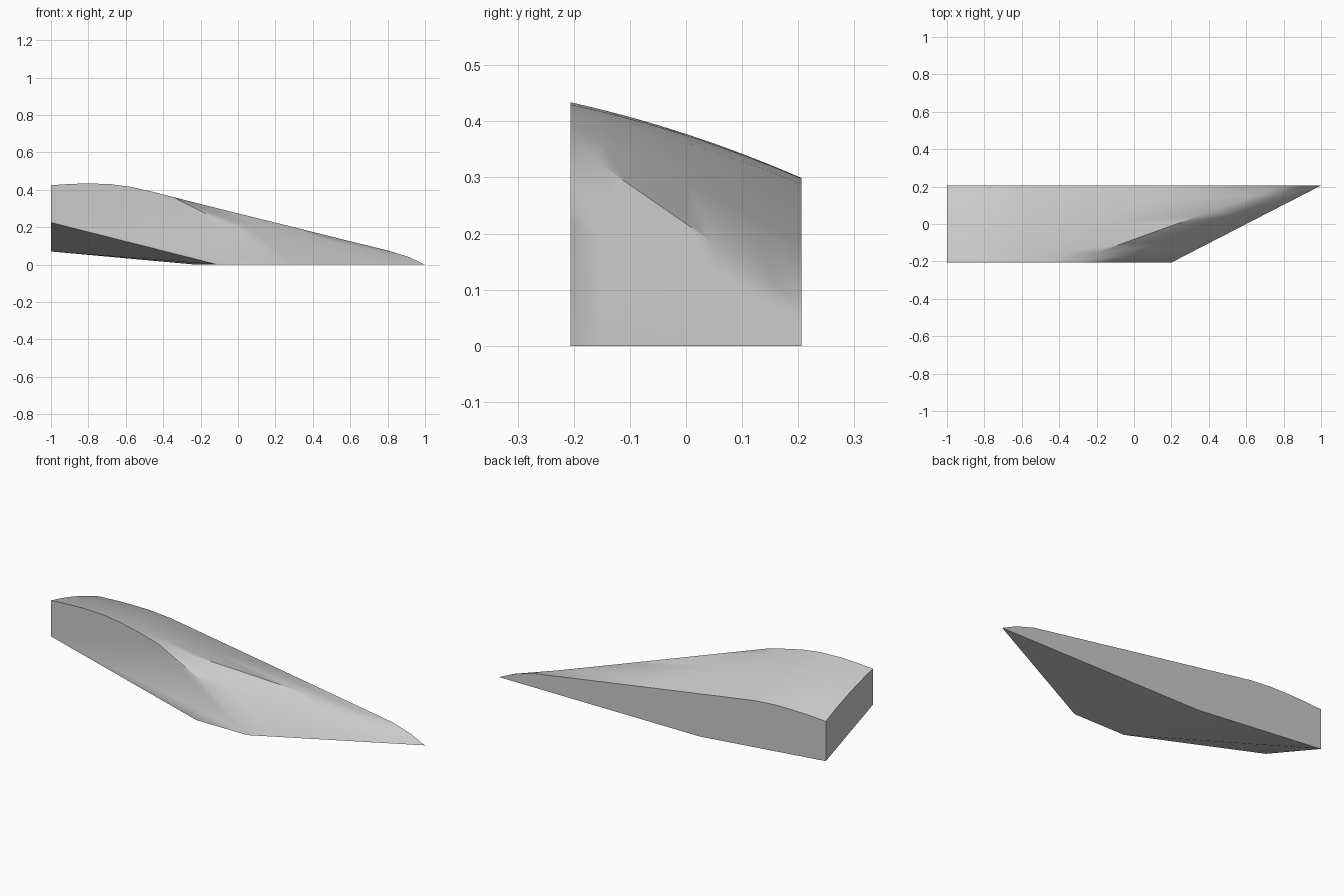
import bpy, bmesh, math

cube = bpy.data.objects.get("Cube")
if cube:
    bpy.data.objects.remove(cube, do_unlink=True)

# One light grey material
mat = bpy.data.materials.new("light grey")
mat.use_nodes = True
grey = (0.6, 0.6, 0.6, 1.0)
mat.diffuse_color = grey
mat.node_tree.nodes["Principled BSDF"].inputs["Base Color"].default_value = grey

HALF = 0.206      # half depth
ROWS = 8          # loft steps from front to back
BULGE = 0.011     # gentle crown of the top between the two profiles

# Matching upper profiles (x, z), from the blunt end to the foot of the slope
front_top = [(-1, .424), (-.9, .431), (-.8, .434), (-.68, .43), (-.57, .415),
             (-.46, .39), (-.346, .36), (-.064, .218), (.2, 0)]
back_top = [(-1, .290), (-.9, .296), (-.8, .299), (-.68, .298), (-.56, .288),
            (.12, .182), (.8, .075), (.91, .042), (1, 0)]
crown = [1, 1, 1, 1, 1, .5, 0, 0, 0]

bm = bmesh.new()

# Upper skin: loft between the profiles
grid = []
for r in range(ROWS + 1):
    t = r / ROWS
    grid.append([bm.verts.new((fx + (bx - fx) * t,
                               -HALF + 2 * HALF * t,
                               fz + (bz - fz) * t + BULGE * c * 4 * t * (1 - t)))
                 for (fx, fz), (bx, bz), c in zip(front_top, back_top, crown)])
for a, b in zip(grid, grid[1:]):
    for i in range(len(a) - 1):
        bm.faces.new((a[i], a[i + 1], b[i + 1], b[i]))

# Underside corners: raised blunt end, then the flat foot
front_heel = bm.verts.new((-1, -HALF, .225))
front_foot = bm.verts.new((-.11, -HALF, 0))
back_heel = bm.verts.new((-1, HALF, .07))
back_foot = bm.verts.new((-.23, HALF, 0))

# Front and back walls, blunt end wall, flat foot and two-part sloping underside
bm.faces.new(grid[0] + [front_foot, front_heel])
bm.faces.new(grid[-1] + [back_foot, back_heel])
bm.faces.new([row[0] for row in grid] + [back_heel, front_heel])
bm.faces.new([row[-1] for row in grid] + [back_foot, front_foot])
bm.faces.new((front_heel, front_foot, back_heel))
bm.faces.new((front_foot, back_foot, back_heel))
bmesh.ops.recalc_face_normals(bm, faces=bm.faces[:])

mesh = bpy.data.meshes.new("sloped_wedge")
bm.to_mesh(mesh)
bm.free()
mesh.materials.append(mat)
wedge = bpy.data.objects.new("sloped_wedge", mesh)
bpy.context.collection.objects.link(wedge)

# Smooth upper skin with crisp outer edges
bpy.ops.object.select_all(action='DESELECT')
wedge.select_set(True)
bpy.context.view_layer.objects.active = wedge
bpy.ops.object.shade_smooth_by_angle(angle=math.radians(40))
